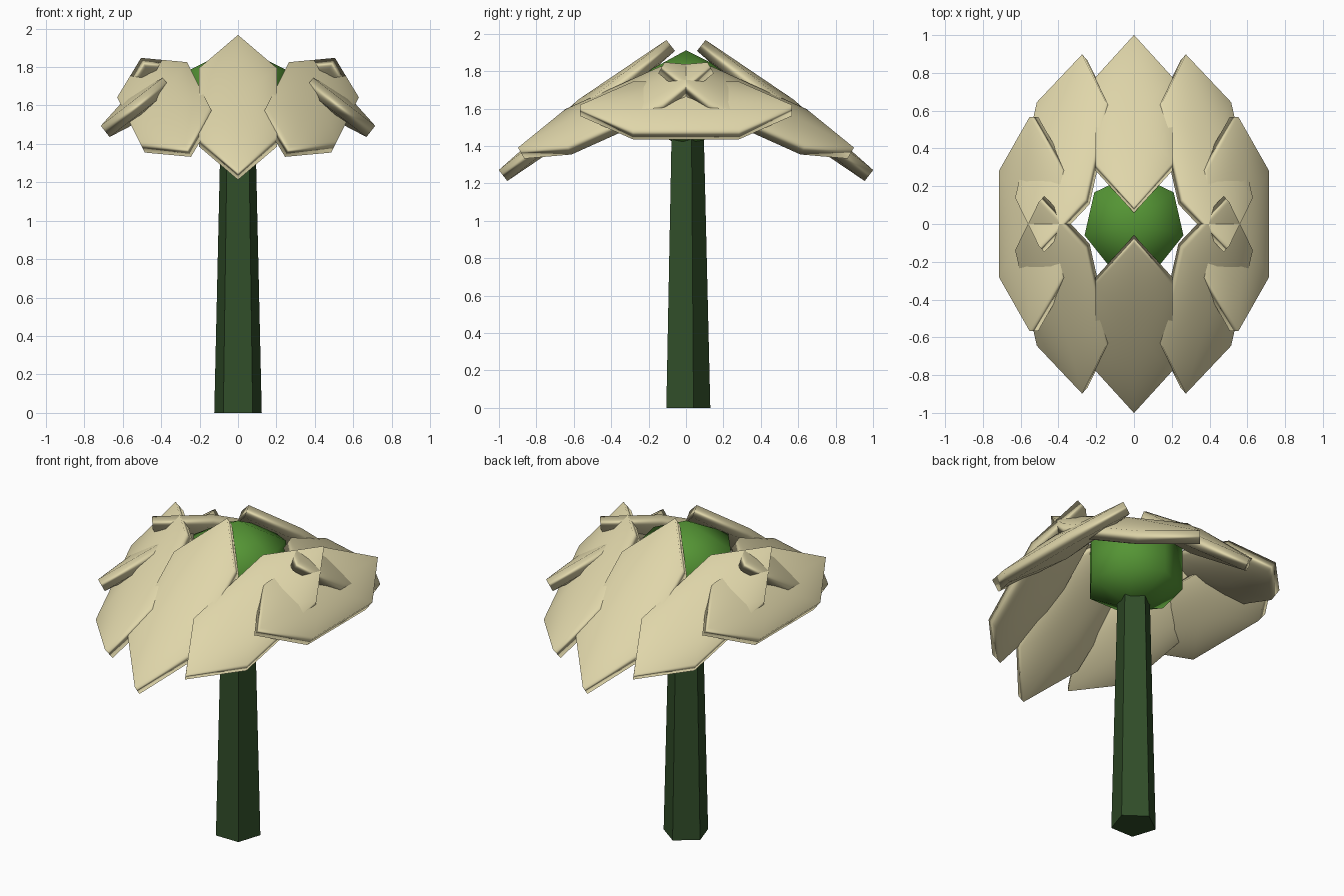
import bpy
from math import sin, cos, pi

if "Cube" in bpy.data.objects:
    bpy.data.objects.remove(bpy.data.objects["Cube"])


def colour(name, rgb):
    m = bpy.data.materials.new(name)
    m.diffuse_color = (*rgb, 1)
    m.use_nodes = True
    m.node_tree.nodes["Principled BSDF"].inputs["Base Color"].default_value = m.diffuse_color
    return m


STEM = colour("stem_green", (0.03, 0.075, 0.022))
HEAD = colour("head_green", (0.09, 0.30, 0.035))
PETAL = colour("petal_cream", (0.74, 0.67, 0.40))


def finish(name, mat, smooth):
    ob = bpy.context.object
    ob.name = name
    ob.data.materials.append(mat)
    if smooth:
        bpy.ops.object.shade_smooth()
    return ob


# tapered five-sided stem
bpy.ops.mesh.primitive_cone_add(vertices=5, radius1=0.13, radius2=0.092,
                                depth=1.6, location=(0, 0, 0.8))
finish("stem", STEM, False)

# seven-sided, slightly squashed flower centre
bpy.ops.mesh.primitive_uv_sphere_add(segments=7, ring_count=3, radius=0.31,
                                     location=(0, 0, 1.648))
bpy.context.object.scale.z = 0.85
finish("flower_centre", HEAD, True)

# eight drooping petals: flattened six-sided spheres tilted outward
TILT, RING = 0.66, 0.53
for i in range(8):
    a = i * pi / 4
    bpy.ops.mesh.primitive_uv_sphere_add(
        segments=6, ring_count=3, radius=1,
        location=(RING * cos(a), RING * sin(a), 1.59),
        rotation=(-TILT * sin(a), TILT * cos(a), 0))
    bpy.context.object.scale = (0.272, 0.655, 0.074)
    finish(f"petal_{i + 1}", PETAL, True)
